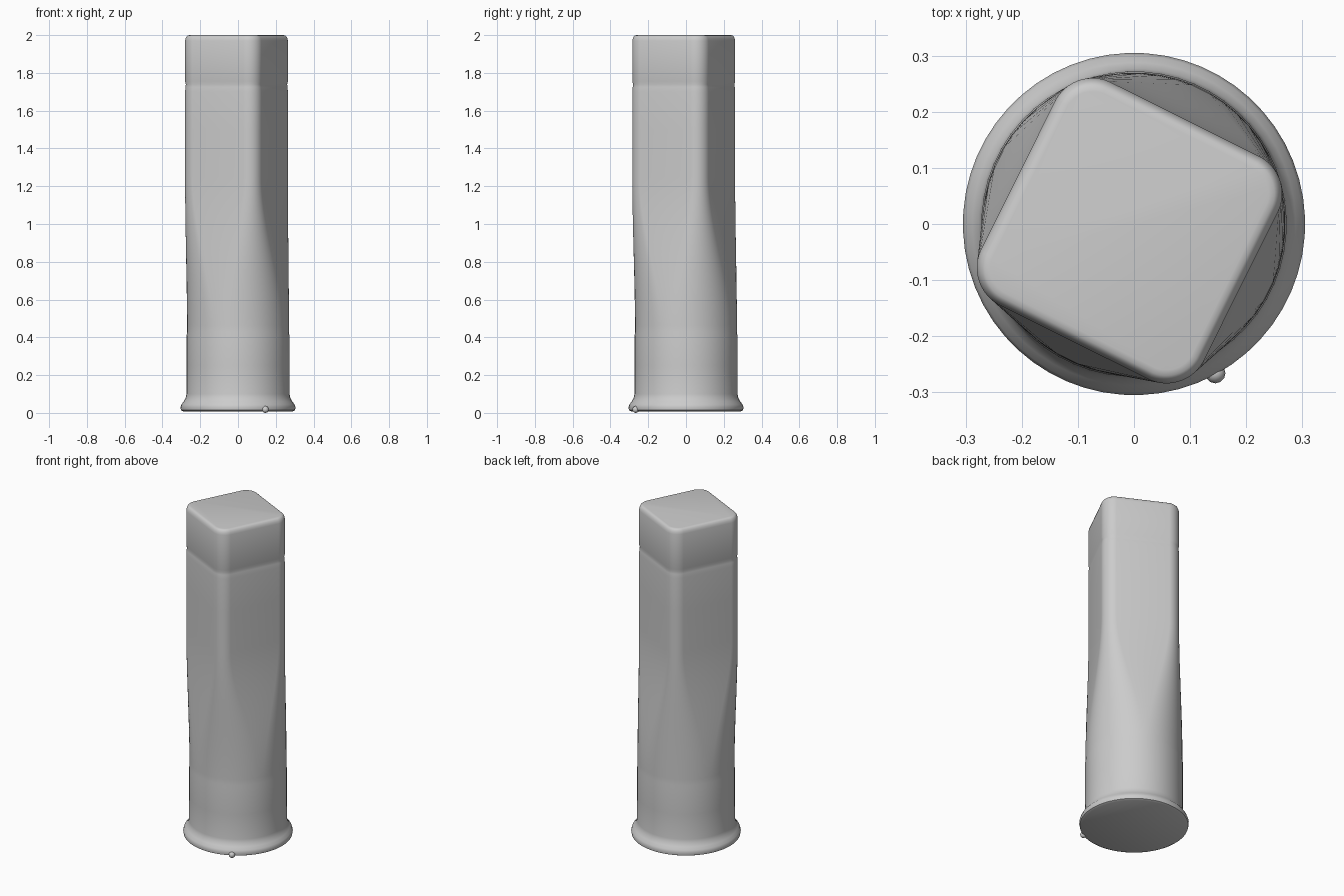
import bpy, bmesh, math
from mathutils import Vector

cube = bpy.data.objects.get("Cube")
if cube:
    bpy.data.objects.remove(cube)

GREY = (0.6, 0.6, 0.6, 1)
mat = bpy.data.materials.new("light grey")
mat.use_nodes = True
mat.diffuse_color = GREY
mat.node_tree.nodes["Principled BSDF"].inputs["Base Color"].default_value = GREY

ARC = 14                      # points per rounded corner
TURN = math.radians(63.5)     # direction of one flat side
HALF, CORNER, ROUND = 0.222, 0.075, 0.272


def ring(bm, z, half, radius, centre=(0, 0)):
    """Rounded square outline; a circle when half equals radius."""
    verts = []
    for k in range(4):
        start = TURN + k * math.pi / 2
        mid = start + math.pi / 4
        d = (half - radius) * math.sqrt(2)
        for i in range(ARC):
            a = start + math.pi / 2 * (i + 0.5) / ARC
            x = centre[0] + d * math.cos(mid) + radius * math.cos(a)
            y = centre[1] + d * math.sin(mid) + radius * math.sin(a)
            verts.append(bm.verts.new((x, y, z)))
    return verts


def finish(bm, name, angle=50):
    bmesh.ops.recalc_face_normals(bm, faces=bm.faces)
    mesh = bpy.data.meshes.new(name)
    bm.to_mesh(mesh)
    bm.free()
    mesh.materials.append(mat)
    obj = bpy.data.objects.new(name, mesh)
    bpy.context.collection.objects.link(obj)
    bpy.ops.object.select_all(action="DESELECT")
    obj.select_set(True)
    bpy.context.view_layer.objects.active = obj
    bpy.ops.object.shade_smooth_by_angle(angle=math.radians(angle))


# Column: round foot with a flared rim, blending into a rounded square top
bm = bmesh.new()
rings = []
foot = [(0.008, 0.29), (0.014, 0.302), (0.03, 0.305), (0.045, 0.3),
        (0.06, 0.288), (0.08, 0.277), (0.1, 0.273), (0.25, 0.272), (0.41, 0.272),
        (0.43, 0.27)]
for z, r in foot:
    rings.append(ring(bm, z, r, r))

BLEND = 24
for i in range(1, BLEND + 1):
    t = i / BLEND
    s = t * t * (3 - 2 * t)
    z = 0.43 + 0.82 * t
    half = 0.27 + (HALF - 0.27) * s
    radius = 0.27 + (CORNER - 0.27) * s
    rings.append(ring(bm, z, half, radius, (-0.008 * s, -0.012 * s)))

# Shaft, shallow groove below the cap, and softened top edge
for z, inset in [(1.5, 0), (1.7, 0), (1.725, 0.002), (1.74, 0.004), (1.755, 0),
                 (1.97, 0), (1.983, 0.003), (1.993, 0.008), (1.998, 0.014), (2.0, 0.024)]:
    rings.append(ring(bm, z, HALF - inset, CORNER - inset, (-0.008, -0.012)))

for low, high in zip(rings, rings[1:]):
    n = len(low)
    for i in range(n):
        j = (i + 1) % n
        bm.faces.new((low[i], low[j], high[j], high[i]))
bm.faces.new(rings[0])
bm.faces.new(rings[-1])
finish(bm, "column")

# Small drip on the edge of the rim
bm = bmesh.new()
bmesh.ops.create_uvsphere(bm, u_segments=12, v_segments=8, radius=0.018)
for v in bm.verts:
    v.co += Vector((0.145, -0.266, 0.018))
finish(bm, "rim_drip")
